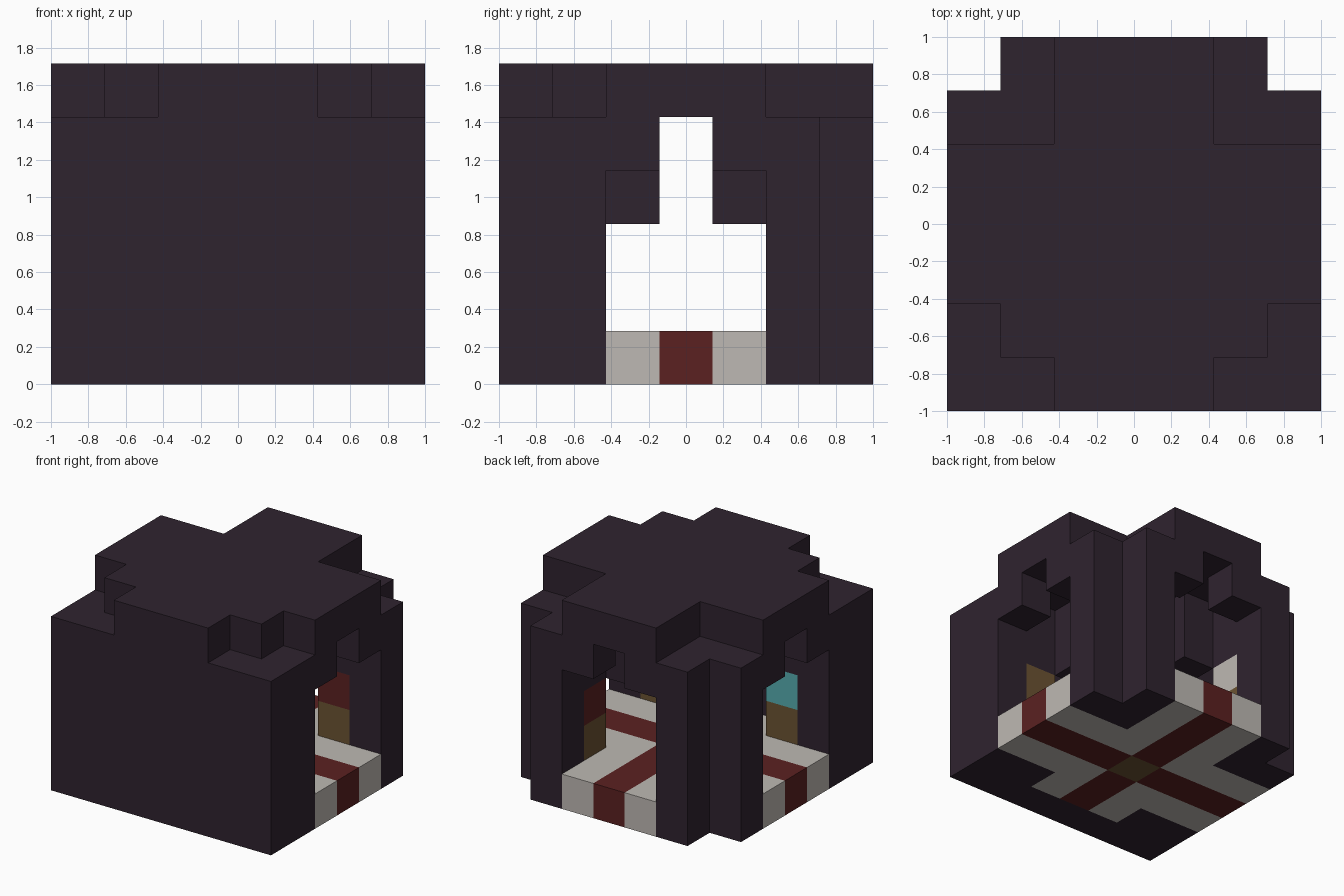
import bpy, bmesh
from mathutils import Vector

if "Cube" in bpy.data.objects:
    bpy.data.objects.remove(bpy.data.objects["Cube"], do_unlink=True)

N, H = 7, 6          # cells across, cells high
U = 2 / N            # cell size


def material(name, rgb):
    def linear(c):
        c /= 255
        return c / 12.92 if c <= 0.04045 else ((c + 0.055) / 1.055) ** 2.4
    m = bpy.data.materials.new(name)
    m.use_nodes = True
    col = [linear(c) for c in rgb] + [1]
    m.diffuse_color = col
    m.node_tree.nodes["Principled BSDF"].inputs["Base Color"].default_value = col
    return m


dark = material("dark_stone", (47, 35, 47))
pale = material("pale_stone", (190, 185, 179))
red = material("deep_red", (91, 33, 33))
brown = material("wood_brown", (107, 83, 50))
teal = material("teal", (87, 174, 177))

cells = {}           # (i, j, k) -> (part, material)


def fill(part, mat, xs, ys, zs):
    for i in xs:
        for j in ys:
            for k in zs:
                cells[i, j, k] = (part, mat)


def clear(xs, ys, zs):
    for i in xs:
        for j in ys:
            for k in zs:
                cells.pop((i, j, k), None)


every, middle = range(N), range(2, 5)
sides = ((0, 1), (5, 6))

# Corner pillars
for xs in sides:
    for ys in sides:
        fill("pillars", dark, xs, ys, range(5))

# Solid front wall
fill("front_wall", dark, every, [0], range(5))

# Lintels over the three doorways, with a slot in the middle
for a in (2, 4):
    fill("lintels", dark, [0, 6], [a], [4])
    fill("lintels", dark, [a], [6], [4])

# Brackets hanging from the ceiling around the middle
fill("ceiling_brackets", dark, (2, 4), (2, 4), (3, 4))

# Roof slab with stepped corners
fill("roof", dark, every, every, [5])
for xs in sides:
    clear(xs, (5, 6), [5])
for x_out, x_in in ((0, 1), (6, 5)):
    clear([x_out], (0, 1), [5])
    clear([x_in], [0], [5])
    clear([x_out], [6], range(H))

# Cross-shaped floor with red runners and a wooden centre
fill("floor", pale, every, middle, [0])
fill("floor", pale, middle, range(1, N), [0])
fill("floor_runner", red, every, [3], [0])
fill("floor_runner", red, [3], range(1, N), [0])
fill("floor_centre", brown, [3], [3], [0])

# Cabinets in the inner corners, each with its own upper block
for i, j, top in ((1, 1, teal), (5, 1, brown), (1, 5, pale), (5, 5, red)):
    fill("corner_cabinets", brown, [i], [j], [1])
    fill("cabinet_tops", top, [i], [j], [2])


def build(part):
    """Make one object from the exposed faces of a part's cells."""
    bm = bmesh.new()
    mats = []
    for cell, (name, mat) in cells.items():
        if name != part:
            continue
        if mat not in mats:
            mats.append(mat)
        centre = Vector(cell) + Vector((0.5, 0.5, 0.5))
        for axis in range(3):
            for s in (-1, 1):
                near = list(cell)
                near[axis] += s
                if tuple(near) in cells:
                    continue
                n, u = Vector((0, 0, 0)), Vector((0, 0, 0))
                n[axis], u[(axis + 1) % 3] = s, 1
                v = n.cross(u)
                corners = [centre + (n + u * p + v * q) / 2
                           for p, q in ((-1, -1), (1, -1), (1, 1), (-1, 1))]
                face = bm.faces.new([bm.verts.new((c.x * U - 1, c.y * U - 1, c.z * U))
                                     for c in corners])
                face.material_index = mats.index(mat)
    bmesh.ops.remove_doubles(bm, verts=bm.verts[:], dist=U / 100)
    mesh = bpy.data.meshes.new(part)
    bm.to_mesh(mesh)
    bm.free()
    for m in mats:
        mesh.materials.append(m)
    bpy.context.scene.collection.objects.link(bpy.data.objects.new(part, mesh))


for part in sorted({p for p, m in cells.values()}):
    build(part)
